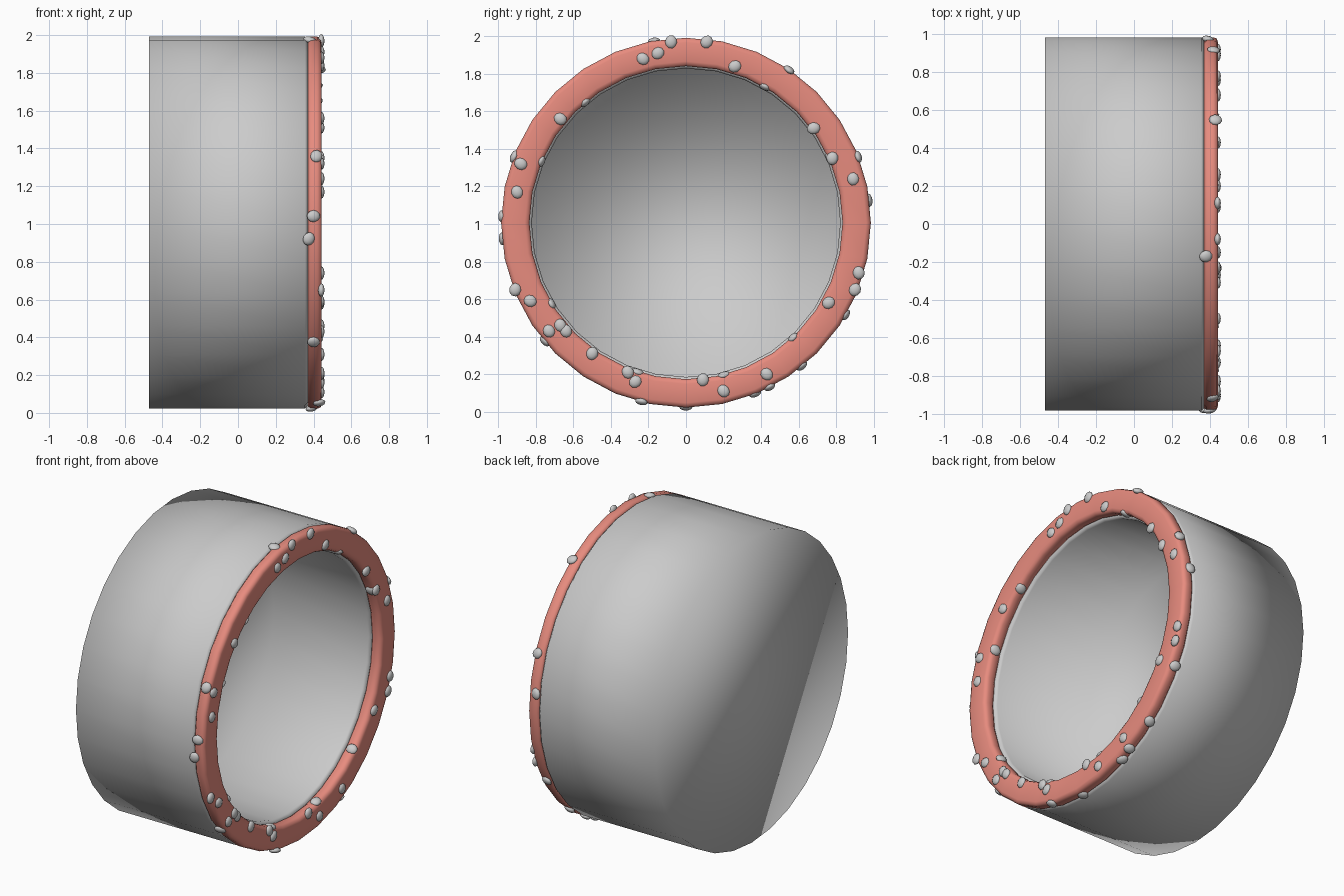
import bpy, bmesh, math, random
from mathutils import Matrix, Vector

if "Cube" in bpy.data.objects:
    bpy.data.objects.remove(bpy.data.objects["Cube"])

random.seed(4)
SIDES = 32
CZ = 1.007


def at(x, r, a):
    return Vector((x, r * math.cos(a), CZ + r * math.sin(a)))


def finish(bm, name, color=None):
    bmesh.ops.recalc_face_normals(bm, faces=bm.faces)
    for f in bm.faces:
        f.smooth = True
    me = bpy.data.meshes.new(name)
    bm.to_mesh(me)
    bm.free()
    ob = bpy.data.objects.new(name, me)
    bpy.context.collection.objects.link(ob)
    if color:
        mat = bpy.data.materials.new(name + "_colour")
        mat.diffuse_color = color
        mat.use_nodes = True
        mat.node_tree.nodes["Principled BSDF"].inputs["Base Color"].default_value = mat.diffuse_color
        me.materials.append(mat)
    return ob


def lathe(name, profile, closed, color=None):
    """Spin (x, radius) points about the x axis; open profiles get end caps."""
    bm = bmesh.new()
    rings = [[bm.verts.new(at(x, r, 2 * math.pi * i / SIDES)) for i in range(SIDES)]
             for x, r in profile]
    pairs = list(zip(rings, rings[1:]))
    if closed:
        pairs.append((rings[-1], rings[0]))
    else:
        bm.faces.new(rings[0])
        bm.faces.new(rings[-1])
    for a, b in pairs:
        for i in range(SIDES):
            j = (i + 1) % SIDES
            bm.faces.new((a[i], a[j], b[j], b[i]))
    return finish(bm, name, color)


# Thick-walled cup lying on its side, open towards +x
lathe("cup_body", [(-0.47, 0.985), (0.355, 0.985), (0.37, 0.97),
                   (0.37, 0.835), (0.355, 0.822), (-0.32, 0.822)], False)

# Icing ring on the rim
lathe("icing_ring", [(0.37, 0.972), (0.383, 0.985), (0.42, 0.985), (0.437, 0.978),
                     (0.443, 0.96), (0.443, 0.86), (0.437, 0.842), (0.42, 0.834),
                     (0.385, 0.834), (0.37, 0.845)], True, (0.8, 0.26, 0.21, 1))

# Sprinkles: (y, z) on the front face, then (angle, x) on outer and inner edges
face_spots = [(-.08, 1.97), (-.15, 1.91), (-.23, 1.88), (.11, 1.97), (.26, 1.84),
              (-.67, 1.56), (-.88, 1.32), (-.90, 1.17), (.89, 1.24), (.78, 1.35),
              (.68, 1.51), (.92, .74), (.90, .65), (.76, .58), (-.91, .65),
              (-.83, .59), (-.73, .43), (-.64, .43), (-.67, .46), (-.50, .31),
              (-.31, .21), (-.27, .16), (.09, .17), (.20, .11), (.43, .20)]
outer_spots = [(56, .43), (21, .42), (159, .415), (178, .40), (185, .375), (256, .43),
               (292, .40), (297, .41), (309, .40), (330, .40), (7, .39), (220, .40),
               (270, .39), (100, .38)]
inner_angles = [130, 60, 157, 211, 313, 284, 252, 24]

bm = bmesh.new()


def sprinkle(pos, normal):
    rot = normal.to_track_quat('Z', 'Y').to_matrix().to_4x4()
    spin = Matrix.Rotation(random.uniform(0, 6.28), 4, 'Z')
    size = Matrix.Diagonal((0.036, 0.032, 0.017, 1))
    bmesh.ops.create_uvsphere(bm, u_segments=10, v_segments=6, radius=1,
                              matrix=Matrix.Translation(pos) @ rot @ spin @ size)


for y, z in face_spots:
    sprinkle(Vector((0.441, y, z)), Vector((1, 0, 0)))
for deg, x in outer_spots:
    a = math.radians(deg)
    sprinkle(at(x, 0.983, a), Vector((0.2, math.cos(a), math.sin(a))))
for deg in inner_angles:
    a = math.radians(deg)
    sprinkle(at(0.415, 0.836, a), Vector((0.2, -math.cos(a), -math.sin(a))))
finish(bm, "sprinkles")
